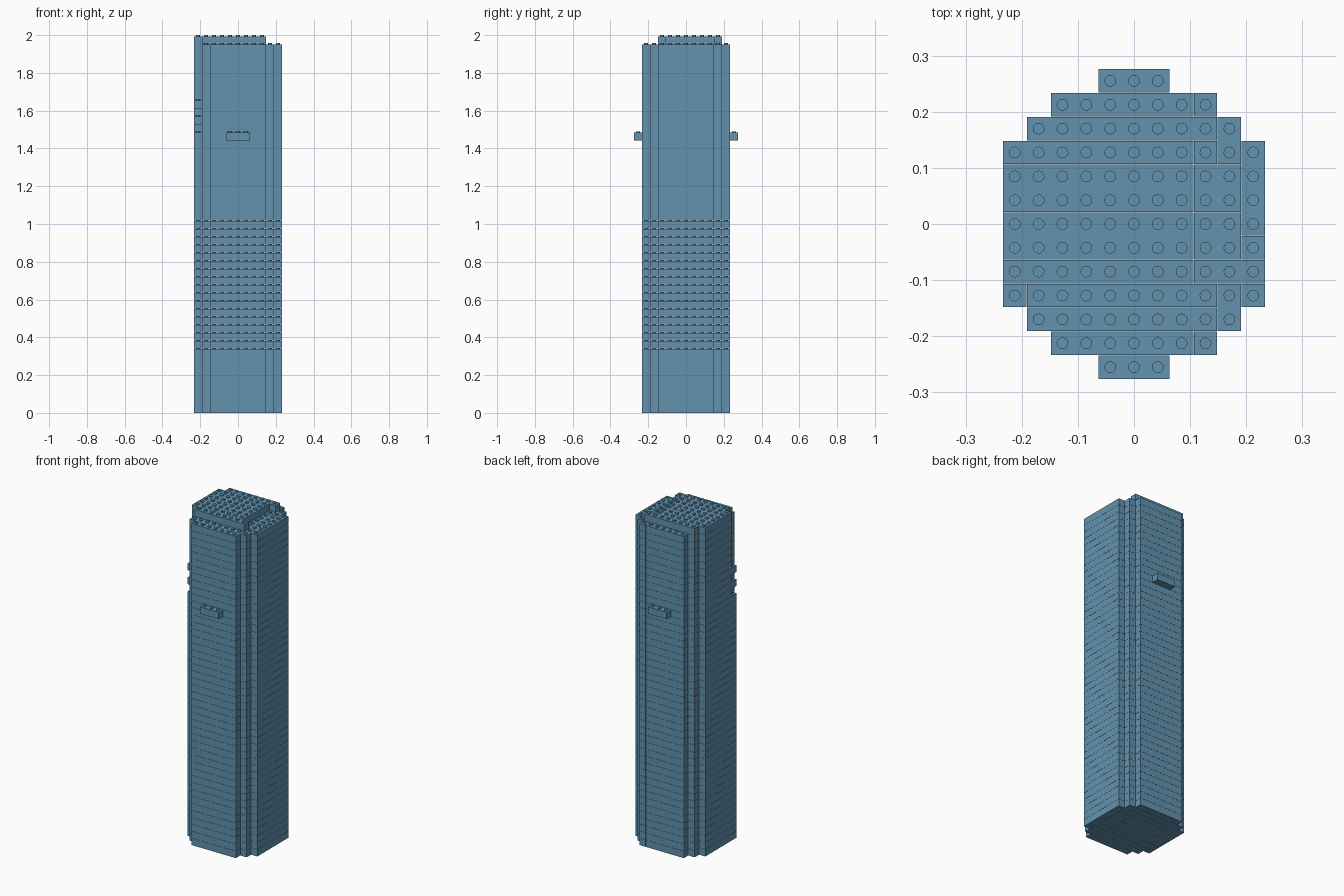
import bpy
import bmesh
from mathutils import Matrix

if "Cube" in bpy.data.objects:
    bpy.data.objects.remove(bpy.data.objects["Cube"])

P = 0.0425      # stud pitch
H = 0.0424      # brick layer height
STUD_R, STUD_H = 0.0105, 0.0068
SEAM = 0.0004   # hairline gap around each brick

blue = bpy.data.materials.new("steel blue")
blue.use_nodes = True
colour = (0.122, 0.287, 0.428, 1)
blue.diffuse_color = colour
blue.node_tree.nodes["Principled BSDF"].inputs["Base Color"].default_value = colour


def add_brick(bm, i0, i1, j0, j1):
    """Brick covering stud columns i0..i1 and rows j0..j1."""
    size = ((i1 - i0 + 1) * P - 2 * SEAM, (j1 - j0 + 1) * P - 2 * SEAM, H - 2 * SEAM)
    centre = ((i0 + i1) / 2 * P, (j0 + j1) / 2 * P, H / 2)
    bmesh.ops.create_cube(bm, size=1, matrix=Matrix.LocRotScale(centre, None, size))


def add_stud(bm, i, j):
    bmesh.ops.create_cone(bm, cap_ends=True, segments=12, radius1=STUD_R, radius2=STUD_R,
                          depth=STUD_H + SEAM,
                          matrix=Matrix.Translation((i * P, j * P, H + (STUD_H - SEAM) / 2)))


def make_layer(name, bricks, level, hidden=lambda i, j: False, count=1, step=1):
    """One layer of studded bricks, repeated upward."""
    bm = bmesh.new()
    for i0, i1, j0, j1 in bricks:
        add_brick(bm, i0, i1, j0, j1)
        for i in range(i0, i1 + 1):
            for j in range(j0, j1 + 1):
                if not hidden(i, j):
                    add_stud(bm, i, j)
    mesh = bpy.data.meshes.new(name)
    bm.to_mesh(mesh)
    bm.free()
    mesh.materials.append(blue)
    obj = bpy.data.objects.new(name, mesh)
    obj.location.z = level * H
    bpy.context.collection.objects.link(obj)
    if count > 1:
        arr = obj.modifiers.new("stack", 'ARRAY')
        arr.count = count
        arr.use_relative_offset = False
        arr.use_constant_offset = True
        arr.constant_offset_displace = (0, 0, step * H)
    return obj


# Tower body: stepped-corner plan, one corner cell left out
body = [(-5, 2, -2, -2), (-5, 2, -1, 0), (-5, 2, 1, 2),
        (3, 5, -2, -2), (3, 4, -1, 0), (3, 4, 1, 2),
        (5, 5, -1, -1), (5, 5, 0, 3), (-5, 2, 3, 3), (3, 3, 3, 3),
        (-4, 3, -3, -3), (5, 5, -3, -3)]
for s in (-1, 1):
    body += [(-4, 3, 4 * s, 4 * s), (-3, 2, 5 * s, 5 * s), (3, 3, 5 * s, 5 * s),
             (4, 4, min(3 * s, 4 * s), max(3 * s, 4 * s))]
make_layer("tower_body", body, 0, count=46,
           hidden=lambda i, j: -3 <= i <= 2 and abs(j) <= 3)

# Corner column: solid below, then two spaced single bricks
corner = [(-5, -5, -3, -3)]
make_layer("corner_column", corner, 0, count=35)
make_layer("corner_spaced_bricks", corner, 36, count=2, step=2)

# Roof block
roof = [(-4, 3, -3, -3), (-5, 2, -2, -2), (-5, 2, -1, 0), (-5, 2, 1, 2),
        (-5, 2, 3, 3), (-4, 3, 4, 4)]
make_layer("roof_block", roof, 46)

# Small ledges on the front and back walls
for name, row in (("front_ledge", -6), ("back_ledge", 6)):
    make_layer(name, [(-1, 1, row, row)], 34)
